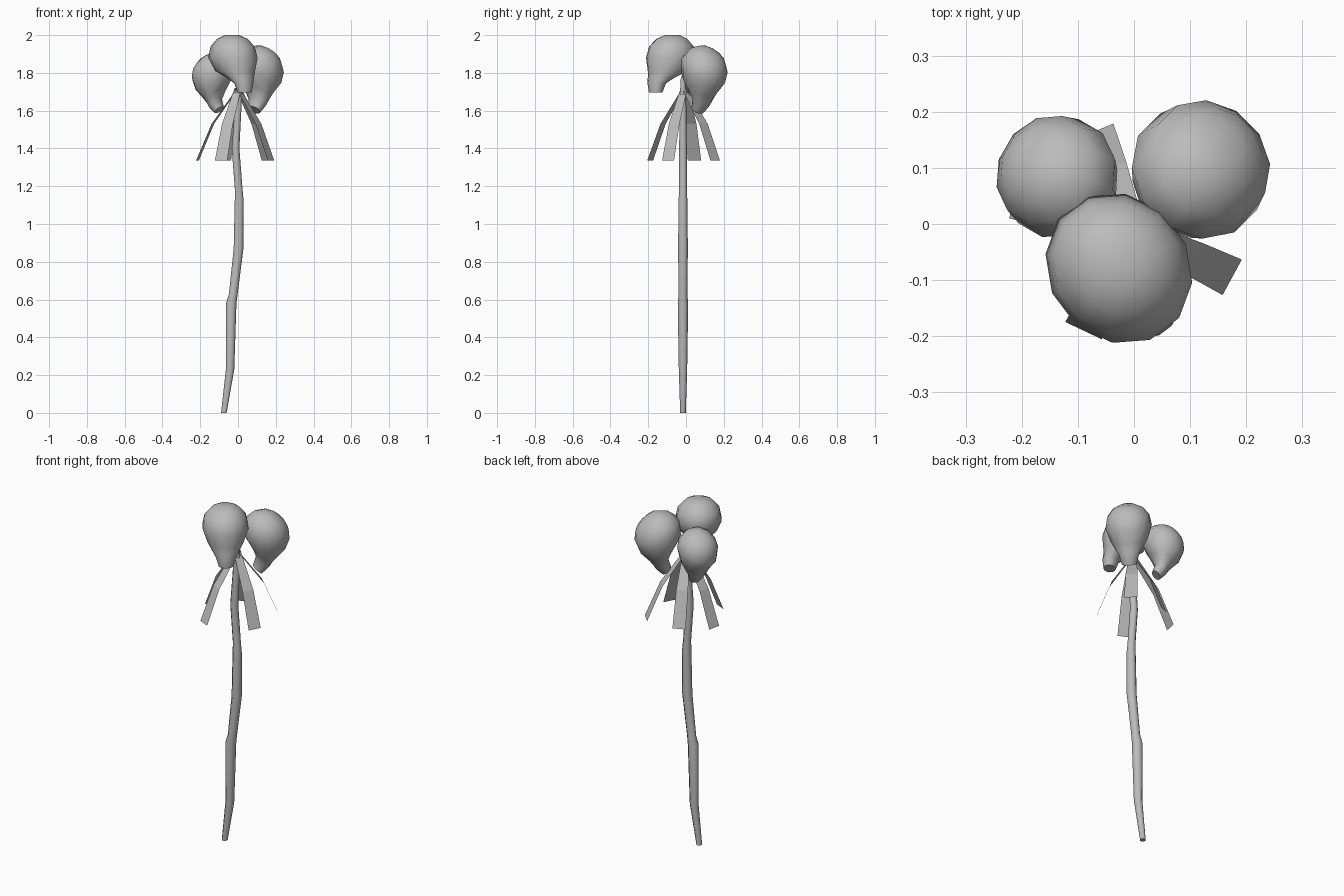
import bpy, bmesh, math
from mathutils import Matrix, Vector

if "Cube" in bpy.data.objects:
    bpy.data.objects.remove(bpy.data.objects["Cube"], do_unlink=True)

grey = bpy.data.materials.new("plain_grey")
grey.use_nodes = True
grey.diffuse_color = (0.5, 0.5, 0.5, 1)
grey.node_tree.nodes["Principled BSDF"].inputs["Base Color"].default_value = (0.5, 0.5, 0.5, 1)


def finish(name, bm, smooth_angle=None):
    bmesh.ops.recalc_face_normals(bm, faces=bm.faces)
    mesh = bpy.data.meshes.new(name)
    bm.to_mesh(mesh)
    bm.free()
    mesh.materials.append(grey)
    obj = bpy.data.objects.new(name, mesh)
    bpy.context.collection.objects.link(obj)
    if smooth_angle:
        bpy.ops.object.select_all(action='DESELECT')
        obj.select_set(True)
        bpy.context.view_layer.objects.active = obj
        bpy.ops.object.shade_smooth_by_angle(angle=math.radians(smooth_angle))
    return obj


def loft(rings, sides):
    """Skin elliptical rings given as (centre, half width, half depth)."""
    bm = bmesh.new()
    loops = []
    for c, w, d in rings:
        turns = [2 * math.pi * (i + 0.5) / sides for i in range(sides)]
        loops.append([bm.verts.new(Vector(c) + Vector((w * math.cos(a), d * math.sin(a), 0)))
                      for a in turns])
    for low, high in zip(loops, loops[1:]):
        for i in range(sides):
            j = (i + 1) % sides
            bm.faces.new((low[i], low[j], high[j], high[i]))
    bm.faces.new(loops[0][::-1])
    bm.faces.new(loops[-1])
    return bm


# Crooked wooden staff: height, sideways offset, radius
staff = [(0, -0.075, 0.016), (0.23, -0.042, 0.024), (0.58, -0.036, 0.03),
         (0.63, -0.025, 0.025), (0.87, 0.003, 0.028), (1.13, 0.006, 0.025),
         (1.18, 0.004, 0.022), (1.4, -0.013, 0.022), (1.68, 0.005, 0.018),
         (1.78, 0.005, 0.012)]
finish("staff", loft([((x, -0.016, z), r, r) for z, x, r in staff], 8), 50)

# Skull cross-sections, jaw to crown: height, half width, face edge, back edge
sections = [(-0.185, 0.04, -0.14, -0.075), (-0.135, 0.055, -0.145, -0.055),
            (-0.105, 0.075, -0.14, 0.0), (-0.07, 0.1, -0.14, 0.09),
            (0, 0.126, -0.145, 0.135), (0.06, 0.114, -0.125, 0.12),
            (0.1, 0.08, -0.085, 0.085), (0.12, 0.035, -0.04, 0.045)]


def skull(name, centre, heading, tuck, size):
    rings = [((0, (f + b) / 2, z), w, (b - f) / 2) for z, w, f, b in sections]
    bm = loft(rings, 12)
    bm.transform(Matrix.Translation(centre) @ Matrix.Rotation(math.radians(heading), 4, 'Z')
                 @ Matrix.Rotation(math.radians(tuck), 4, 'X') @ Matrix.Scale(size, 4))
    finish(name, bm, 60)


skull("front_skull", (-0.03, -0.075, 1.88), 37, 0, 1)
skull("left_skull", (0.11, 0.088, 1.815), 135, 40, 1)
skull("right_skull", (-0.128, 0.08, 1.79), 240, 40, 0.88)

# Five hanging ribbons, each bent once, widening towards the free end
ends = [(0.175, -0.095), (0.152, 0.155), (-0.07, 0.165), (-0.215, 0.045), (-0.09, -0.19)]
for n, (ex, ey) in enumerate(ends):
    bm = bmesh.new()
    out = Vector((ex, ey, 0))
    side = Vector((-ey, ex, 0)).normalized()
    rows = []
    for reach, z, half in ((0.0, 1.72, 0.02), (0.62, 1.53, 0.032), (1.0, 1.335, 0.036)):
        mid = out * reach + Vector((0, -0.01 * (1 - reach), z))
        rows.append([bm.verts.new(mid - side * half), bm.verts.new(mid + side * half)])
    for a, b in zip(rows, rows[1:]):
        bm.faces.new((a[0], a[1], b[1], b[0]))
    finish("ribbon_%d" % (n + 1), bm)
